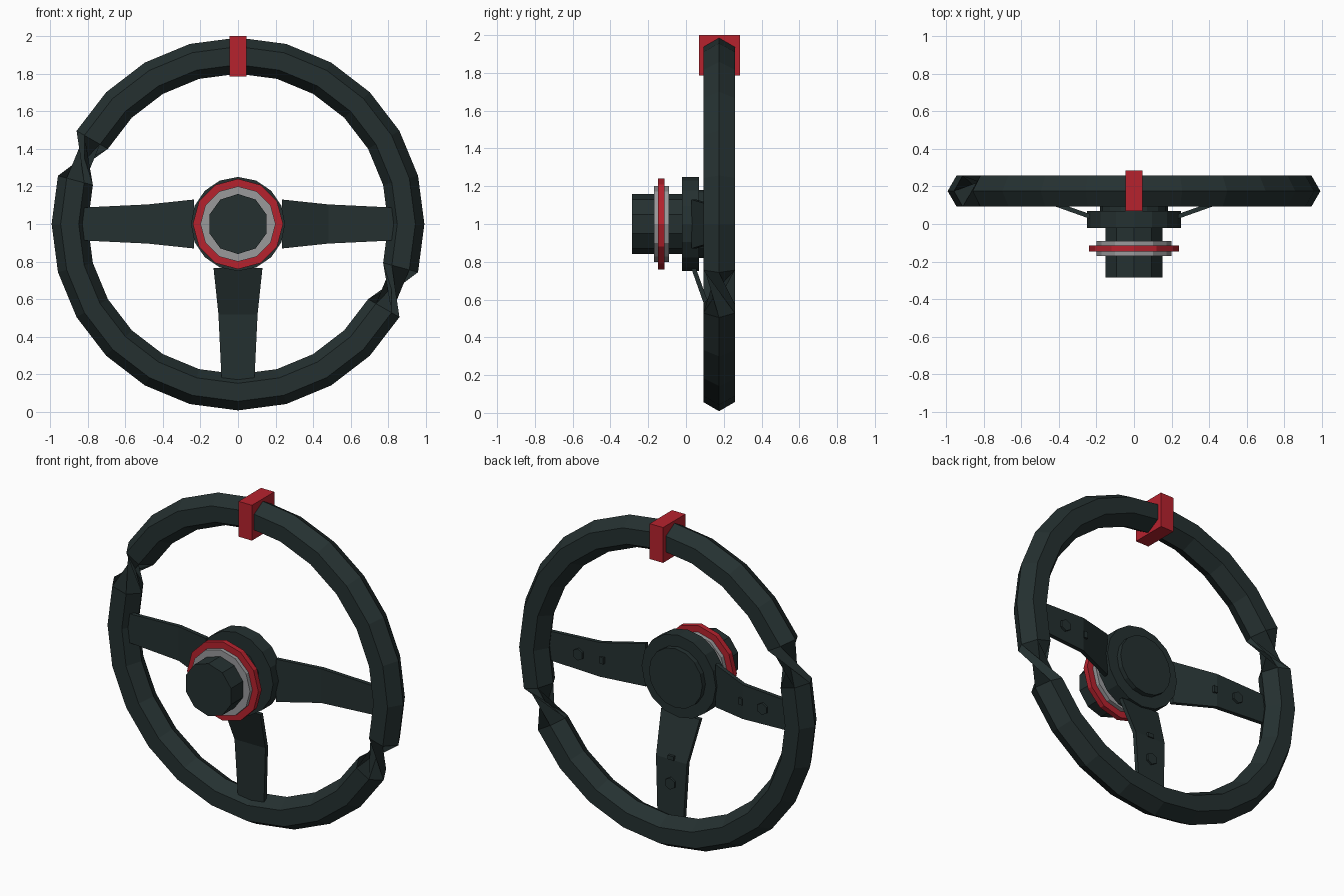
import bpy, bmesh, math
from mathutils import Matrix, Vector

if "Cube" in bpy.data.objects:
    bpy.data.objects.remove(bpy.data.objects["Cube"])


def material(name, rgb):
    m = bpy.data.materials.new(name)
    m.diffuse_color = (*rgb, 1)
    m.use_nodes = True
    m.node_tree.nodes["Principled BSDF"].inputs["Base Color"].default_value = m.diffuse_color
    return m


DARK = material("dark_grey_green", (0.018, 0.030, 0.030))
RED = material("red", (0.47, 0.016, 0.027))
GREY = material("light_grey", (0.32, 0.32, 0.33))
CENTRE = Vector((0, 0, 1))


def finish(name, bm, mat):
    bmesh.ops.recalc_face_normals(bm, faces=bm.faces)
    me = bpy.data.meshes.new(name)
    bm.to_mesh(me)
    bm.free()
    me.materials.append(mat)
    ob = bpy.data.objects.new(name, me)
    bpy.context.collection.objects.link(ob)
    return ob


def disc(name, radius, y0, y1, sides, mat, x=0, z=1):
    """Cylinder along y with a corner pointing straight up."""
    bm = bmesh.new()
    rings = []
    for y in (y0, y1):
        rings.append([bm.verts.new((x + radius * math.sin(2 * math.pi * i / sides), y,
                                    z + radius * math.cos(2 * math.pi * i / sides)))
                      for i in range(sides)])
    a, b = rings
    for i in range(sides):
        j = (i + 1) % sides
        bm.faces.new((a[i], a[j], b[j], b[i]))
    bm.faces.new(a)
    bm.faces.new(b)
    return finish(name, bm, mat)


def box(name, lo, hi, mat):
    bm = bmesh.new()
    bmesh.ops.create_cube(bm, size=1)
    for v in bm.verts:
        v.co = Vector([lo[k] + (v.co[k] + 0.5) * (hi[k] - lo[k]) for k in range(3)])
    return finish(name, bm, mat)


# rim: hexagonal section swept clockwise, with two twisted segments
bm = bmesh.new()
SEG, SIDES, R, A = 24, 6, 0.895, 0.096
rings = []
for i in range(SEG):
    t = -2 * math.pi * i / SEG
    ring = []
    for j in range(SIDES):
        p = 2 * math.pi * j / SIDES
        r = R + A * math.cos(p)
        ring.append(bm.verts.new((r * math.cos(t), 0.175 - A * math.sin(p), 1 + r * math.sin(t))))
    rings.append(ring)
for i in range(SEG):
    a, b = rings[i], rings[(i + 1) % SEG]
    s = -2 if i in (1, 13) else 0
    for j in range(SIDES):
        k = (j + 1) % SIDES
        bm.faces.new((a[j], a[k], b[(k + s) % SIDES], b[(j + s) % SIDES]))
finish("rim", bm, DARK)

# red centre marker on top of the rim
box("top_marker", (-0.045, 0.07, 1.785), (0.045, 0.285, 2.0), RED)

# hub, horn button and coloured collars
disc("hub_plate", 0.25, -0.02, 0.07, 16, DARK)
disc("hub_back_cap", 0.18, 0.06, 0.10, 16, DARK)
disc("horn_button", 0.16, -0.285, 0.0, 10, DARK)
disc("grey_collar", 0.20, -0.17, -0.09, 12, GREY)
disc("red_collar", 0.24, -0.147, -0.115, 12, RED)

# three bent spokes with bolts on the back
STATIONS = [(0.235, 0.028, 0.13), (0.48, 0.115, 0.104), (0.84, 0.125, 0.087)]
THICK = 0.025
for label, turn in (("right", 0), ("left", math.pi), ("bottom", math.pi / 2)):
    rot = Matrix.Translation(CENTRE) @ Matrix.Rotation(turn, 4, 'Y')
    bm = bmesh.new()
    rings = [[bm.verts.new((r, y + dy, w * s)) for dy, s in
              ((0, -1), (0, 1), (THICK, 1), (THICK, -1))] for r, y, w in STATIONS]
    for a, b in zip(rings, rings[1:]):
        for j in range(4):
            k = (j + 1) % 4
            bm.faces.new((a[j], a[k], b[k], b[j]))
    bm.faces.new(rings[0])
    bm.faces.new(rings[-1])
    bm.transform(rot)
    finish(label + "_spoke", bm, DARK)

    p = rot @ Vector((0.62, 0, 0))
    disc(label + "_spoke_bolt", 0.036, 0.13, 0.157, 6, DARK, p.x, p.z)
    clip = box(label + "_spoke_clip", (0.455, 0.12, -0.02), (0.48, 0.147, 0.02), DARK)
    clip.data.transform(rot)
